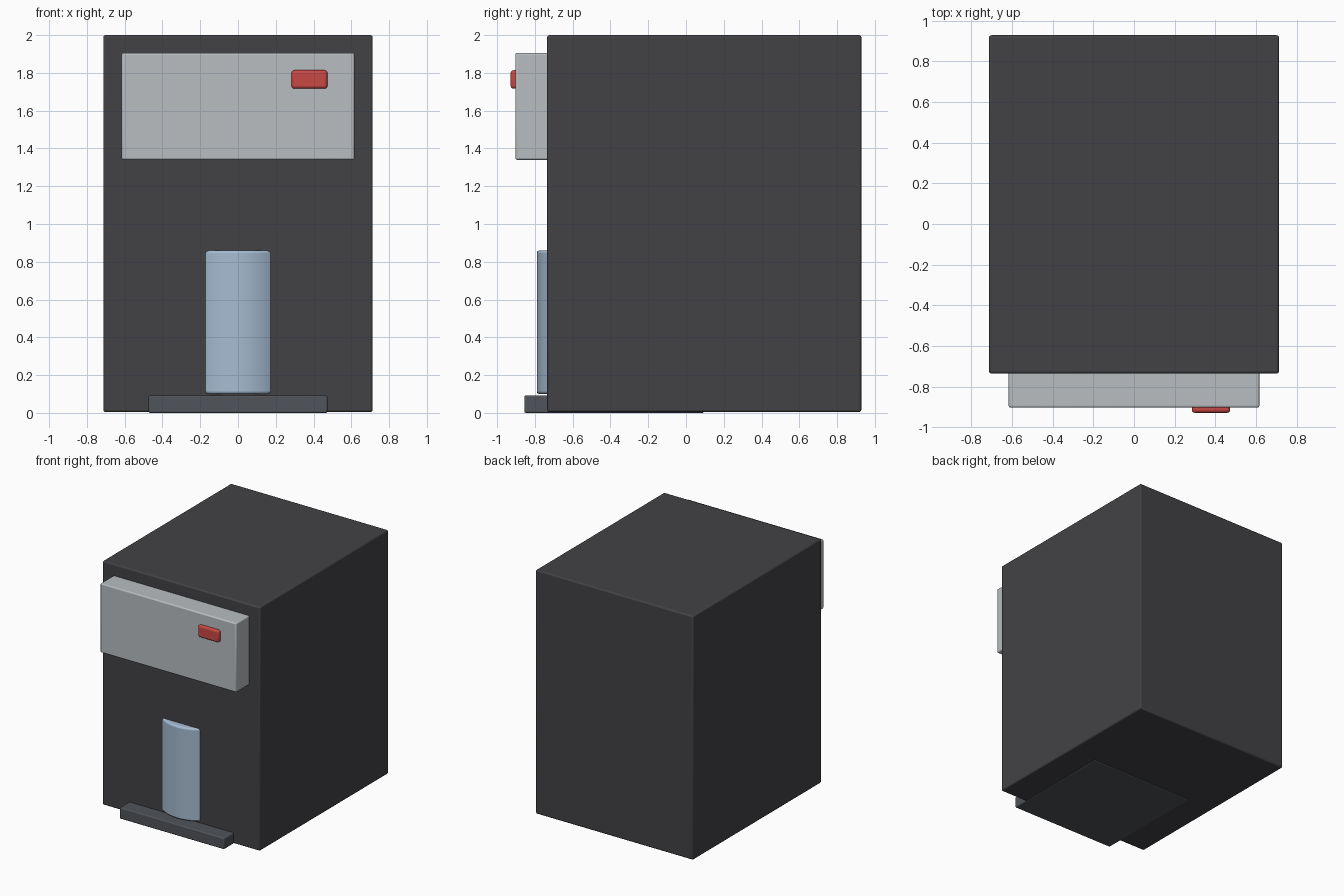
import bpy
import math

cube = bpy.data.objects.get("Cube")
if cube:
    bpy.data.objects.remove(cube, do_unlink=True)


def material(name, rgb):
    mat = bpy.data.materials.new(name)
    mat.use_nodes = True
    color = (*rgb, 1)
    mat.diffuse_color = color
    mat.node_tree.nodes["Principled BSDF"].inputs["Base Color"].default_value = color
    return mat


def finish(name, mat, bevel, segments=3):
    """Name the active part, colour it, round its edges and smooth it."""
    obj = bpy.context.object
    obj.name = name
    obj.data.materials.append(mat)
    bpy.ops.object.transform_apply(location=False, rotation=False, scale=True)
    mod = obj.modifiers.new("rounded_edges", "BEVEL")
    mod.width = bevel
    mod.segments = segments
    mod.limit_method = "ANGLE"
    mod.angle_limit = math.radians(40)
    bpy.ops.object.shade_smooth_by_angle(angle=math.radians(35))
    return obj


def box(name, mat, x, y, z, bevel):
    """Box spanning the given (min, max) ranges."""
    spans = (x, y, z)
    bpy.ops.mesh.primitive_cube_add(size=1, location=[(a + b) / 2 for a, b in spans])
    bpy.context.object.scale = [b - a for a, b in spans]
    return finish(name, mat, bevel)


charcoal = material("charcoal", (0.055, 0.053, 0.06))
silver = material("silver", (0.48, 0.51, 0.53))
red = material("red", (0.58, 0.065, 0.06))
slate = material("slate_grey", (0.08, 0.088, 0.1))
pale_blue = material("pale_blue", (0.38, 0.5, 0.64))

# Main housing
box("body", charcoal, (-0.713, 0.713), (-0.735, 0.928), (0.004, 2.0), 0.012)

# Control panel and its button
box("front_panel", silver, (-0.616, 0.616), (-0.903, -0.6), (1.34, 1.906), 0.01)
box("button", red, (0.284, 0.473), (-0.928, -0.86), (1.717, 1.814), 0.014)

# Drip tray, running back beneath the housing
box("drip_tray", slate, (-0.473, 0.473), (-0.856, 0.095), (0.0, 0.092), 0.008)

# Cup, partly sunk into the housing
bpy.ops.mesh.primitive_cylinder_add(vertices=48, radius=0.296, depth=0.76,
                                    location=(0, -0.494, 0.48))
finish("cup", pale_blue, 0.014)
